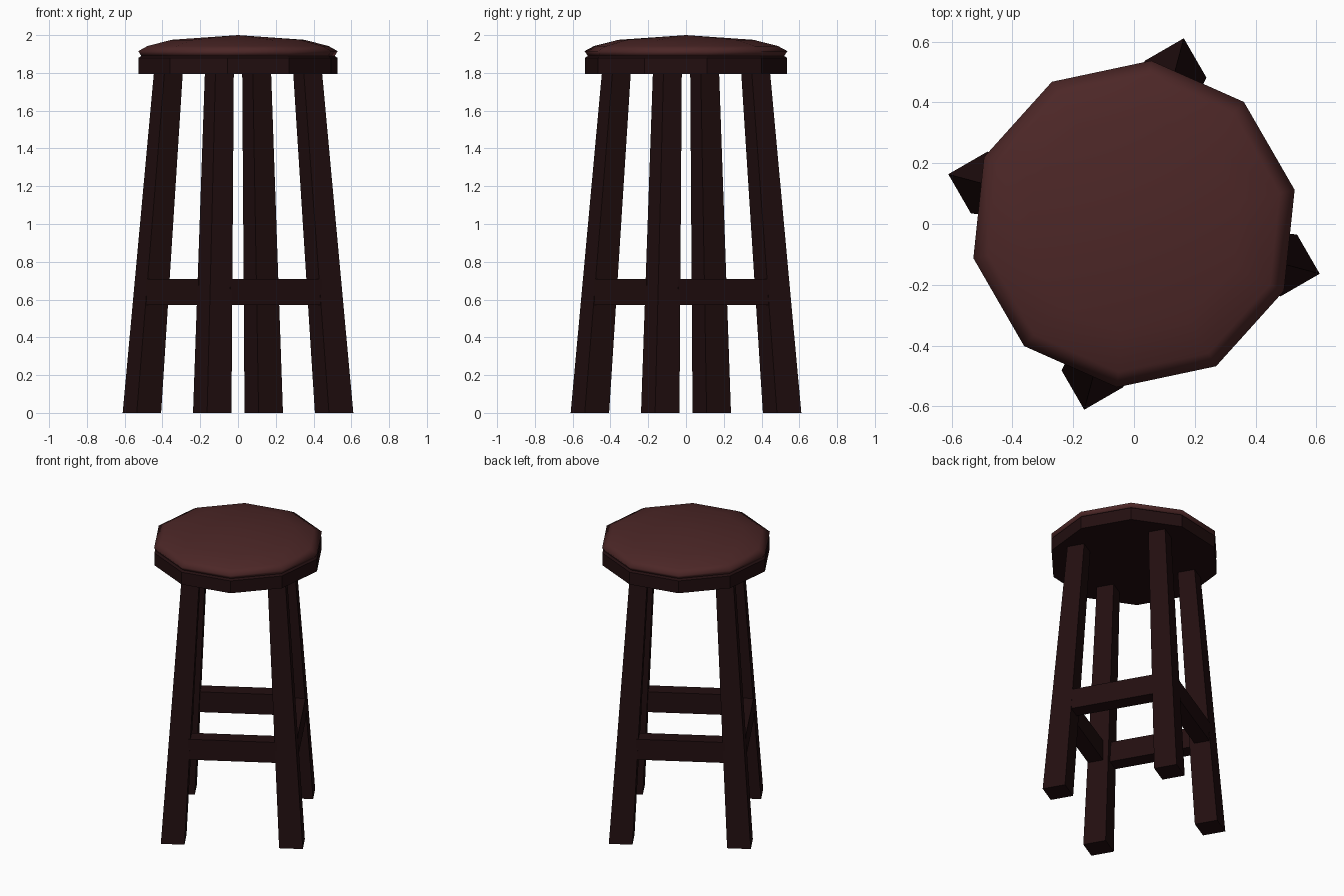
import bpy, bmesh, math

cube = bpy.data.objects.get("Cube")
if cube:
    bpy.data.objects.remove(cube, do_unlink=True)

TURN = math.radians(30)       # the leg frame is turned about z
SIDES = 10


def material(name, rgb):
    m = bpy.data.materials.new(name)
    m.use_nodes = True
    m.diffuse_color = (*rgb, 1)
    m.node_tree.nodes["Principled BSDF"].inputs["Base Color"].default_value = (*rgb, 1)
    return m


wood = material("dark wood", (0.016, 0.0045, 0.005))
leather = material("brown leather", (0.073, 0.02, 0.02))


def add_object(name, bm, mat, smooth=False):
    bmesh.ops.recalc_face_normals(bm, faces=bm.faces)
    mesh = bpy.data.meshes.new(name)
    bm.to_mesh(mesh)
    bm.free()
    mesh.materials.append(mat)
    for p in mesh.polygons:
        p.use_smooth = smooth
    ob = bpy.data.objects.new(name, mesh)
    bpy.context.collection.objects.link(ob)
    return ob


def lathe(name, profile, mat, smooth=False):
    """Ten-sided solid from (radius, height) pairs, bottom to top."""
    bm = bmesh.new()
    rings = []
    for r, z in profile:
        angles = [math.radians(12) + i * math.tau / SIDES for i in range(SIDES)]
        rings.append([bm.verts.new((r * math.cos(a), r * math.sin(a), z)) for a in angles])
    for low, high in zip(rings, rings[1:]):
        for i in range(SIDES):
            j = (i + 1) % SIDES
            bm.faces.new((low[i], low[j], high[j], high[i]))
    bm.faces.new(rings[0])
    bmesh.ops.poke(bm, faces=[bm.faces.new(rings[-1])])
    return add_object(name, bm, mat, smooth)


def tapered_box(name, low, high, mat, turn):
    """Box between two rectangles given as (x0, x1, y0, y1, z)."""
    bm = bmesh.new()
    ends = []
    for x0, x1, y0, y1, z in (low, high):
        ends.append([bm.verts.new(p) for p in
                     ((x0, y0, z), (x1, y0, z), (x1, y1, z), (x0, y1, z))])
    a, b = ends
    bm.faces.new(a)
    bm.faces.new(b)
    for i in range(4):
        j = (i + 1) % 4
        bm.faces.new((a[i], a[j], b[j], b[i]))
    ob = add_object(name, bm, mat)
    ob.rotation_euler.z = turn
    return ob


# Seat board and domed cushion
lathe("seat_board", [(0.538, 1.795), (0.538, 1.88), (0.522, 1.89)], wood)
cushion = lathe("seat_cushion", [(0.522, 1.888), (0.54, 1.915), (0.49, 1.942),
                                 (0.36, 1.975)], leather, True)
top = max(cushion.data.vertices, key=lambda v: v.co.z - v.co.xy.length)
top.co.z = 2.0

# Splayed, tapering legs and the stretchers joining them
for i, place in enumerate(("right", "front", "left", "back")):
    turn = TURN + math.radians(90) * (i + 1)
    tapered_box(place + "_leg", (0.298, 0.447, 0.298, 0.447, 0),
                (0.214, 0.326, 0.214, 0.326, 1.80), wood, turn)
    tapered_box(place + "_stretcher", (0.305, 0.405, -0.28, 0.28, 0.57),
                (0.305, 0.402, -0.28, 0.28, 0.71), wood, turn)
